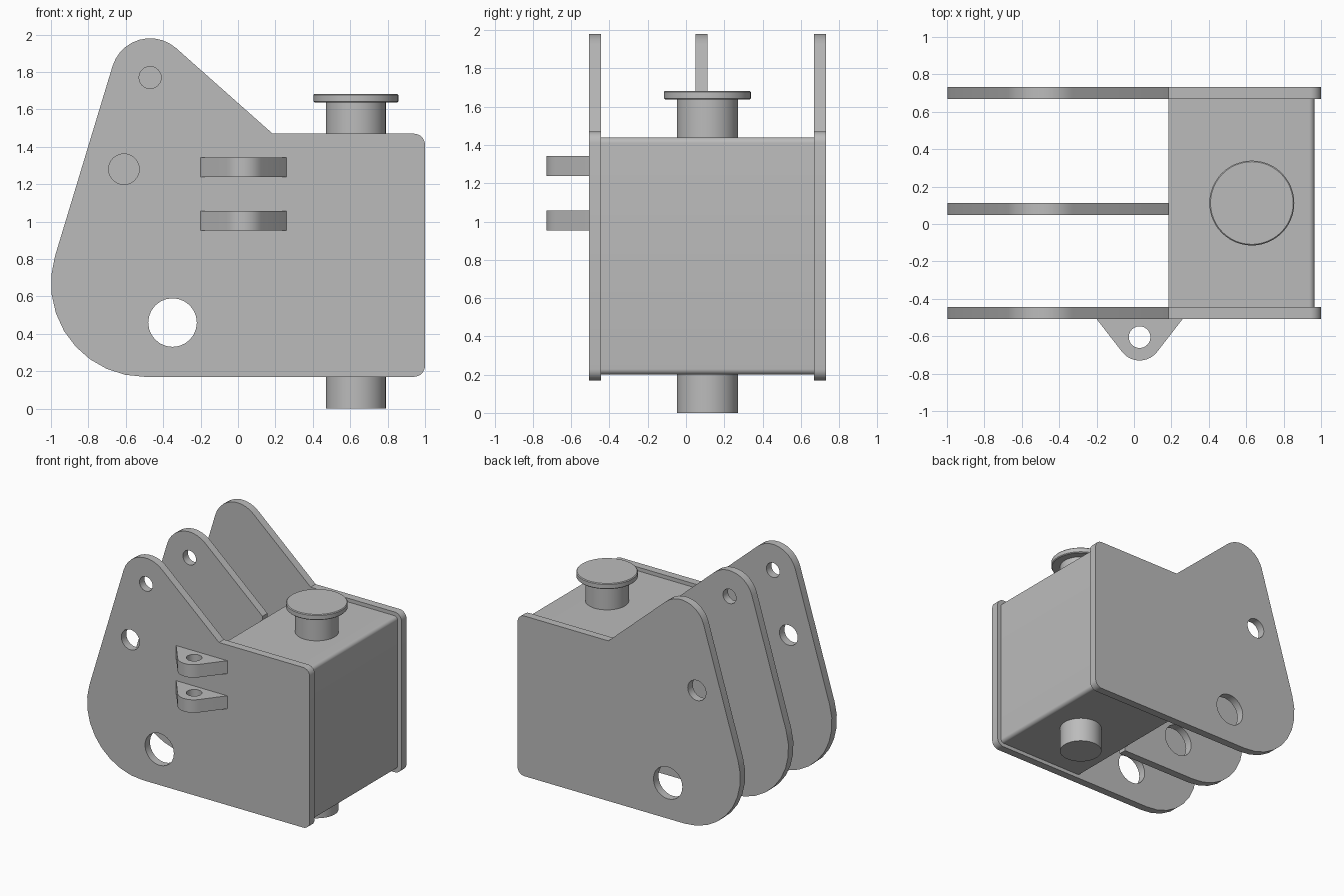
import bpy, bmesh, math
from mathutils import Vector

cube = bpy.data.objects.get("Cube")
if cube:
    bpy.data.objects.remove(cube, do_unlink=True)

steel = bpy.data.materials.new("plain grey steel")
steel.use_nodes = True
grey = (0.5, 0.5, 0.5, 1)
steel.diffuse_color = grey
steel.node_tree.nodes["Principled BSDF"].inputs["Base Color"].default_value = grey


def finish(obj):
    obj.data.materials.clear()
    obj.data.materials.append(steel)
    bpy.ops.object.select_all(action='DESELECT')
    obj.select_set(True)
    bpy.context.view_layer.objects.active = obj
    bpy.ops.object.shade_smooth_by_angle(angle=math.radians(30))
    return obj


def outline(circles, step=math.radians(12)):
    """Clockwise outline around (x, y, radius) circles, joined by tangents."""
    normals = []
    for i, (x, y, r) in enumerate(circles):
        x2, y2, r2 = circles[(i + 1) % len(circles)]
        d = Vector((x2 - x, y2 - y))
        normals.append(math.atan2(d.y, d.x) + math.acos((r - r2) / d.length))
    points = []
    for i, (x, y, r) in enumerate(circles):
        start = normals[i - 1]
        sweep = (start - normals[i]) % math.tau
        count = max(1, math.ceil(sweep / step)) if r else 0
        for k in range(count + 1):
            a = start - sweep * k / max(count, 1)
            points.append((x + r * math.cos(a), y + r * math.sin(a)))
    return points


def ring(x, y, r, sides=24):
    return [(x + r * math.cos(math.tau * k / sides),
             y + r * math.sin(math.tau * k / sides)) for k in range(sides)]


def cut_plate(name, loops, thickness, location, upright):
    """Flat plate from an outline and hole loops, centred on its thickness."""
    curve = bpy.data.curves.new(name, 'CURVE')
    curve.dimensions = '2D'
    curve.fill_mode = 'BOTH'
    curve.extrude = thickness / 2
    for loop in loops:
        spline = curve.splines.new('POLY')
        spline.points.add(len(loop) - 1)
        for p, (x, y) in zip(spline.points, loop):
            p.co = (x, y, 0, 1)
        spline.use_cyclic_u = True
    source = bpy.data.objects.new(name + " outline", curve)
    bpy.context.collection.objects.link(source)
    bpy.context.view_layer.update()
    mesh = bpy.data.meshes.new_from_object(
        source.evaluated_get(bpy.context.evaluated_depsgraph_get()))
    bpy.data.objects.remove(source, do_unlink=True)
    bm = bmesh.new()
    bm.from_mesh(mesh)
    bmesh.ops.remove_doubles(bm, verts=bm.verts, dist=0.0005)
    bmesh.ops.recalc_face_normals(bm, faces=bm.faces)
    bm.to_mesh(mesh)
    bm.free()
    mesh.name = name
    obj = bpy.data.objects.new(name, mesh)
    bpy.context.collection.objects.link(obj)
    obj.location = location
    if upright:
        obj.rotation_euler.x = math.pi / 2
    return finish(obj)


# Side plates and centre plate
heel, peak, notch = (-0.5, 0.67, 0.5), (-0.47, 1.77, 0.21), (0.185, 1.47, 0)
side = outline([heel, peak, notch, (0.94, 1.41, 0.06), (0.94, 0.23, 0.06)])
centre = outline([heel, peak, notch, (0.185, 0.17, 0)])
big_hole = ring(-0.35, 0.46, 0.13)
middle_hole = ring(-0.61, 1.28, 0.082)
top_hole = ring(-0.47, 1.77, 0.059)
for name, shape, holes, y in (
        ("front_plate", side, [big_hole, middle_hole, top_hole], -0.476),
        ("centre_plate", centre, [big_hole, top_hole], 0.081),
        ("back_plate", side, [big_hole, middle_hole], 0.7)):
    cut_plate(name, [shape] + holes, 0.064, (0, y, 0), True)

# Hinge lugs on the front plate
lug = outline([(0.03, -0.612, 0.118), (-0.2, -0.508, 0), (0.26, -0.508, 0)])
for name, z in (("lower_lug", 1.005), ("upper_lug", 1.29)):
    cut_plate(name, [lug, ring(0.03, -0.605, 0.058)], 0.105, (0, 0, z), False)

# Box body, rounded along its two outer edges
box = outline([(0.185, 0.2, 0), (0.185, 1.44, 0),
               (0.935, 1.41, 0.03), (0.935, 0.23, 0.03)])
cut_plate("box_body", [box], 1.112, (0, 0.112, 0), True)


def pin_part(name, radius, low, high, bevel=0):
    bpy.ops.mesh.primitive_cylinder_add(
        vertices=48, radius=radius, depth=high - low,
        location=(0.63, 0.112, (low + high) / 2))
    obj = bpy.context.object
    obj.name = obj.data.name = name
    if bevel:
        mod = obj.modifiers.new("edge", 'BEVEL')
        mod.width = bevel
        mod.segments = 1
    finish(obj)


# Vertical pivot pin
pin_part("pin_shaft", 0.16, 0, 1.65)
pin_part("pin_head", 0.227, 1.637, 1.683, 0.006)
